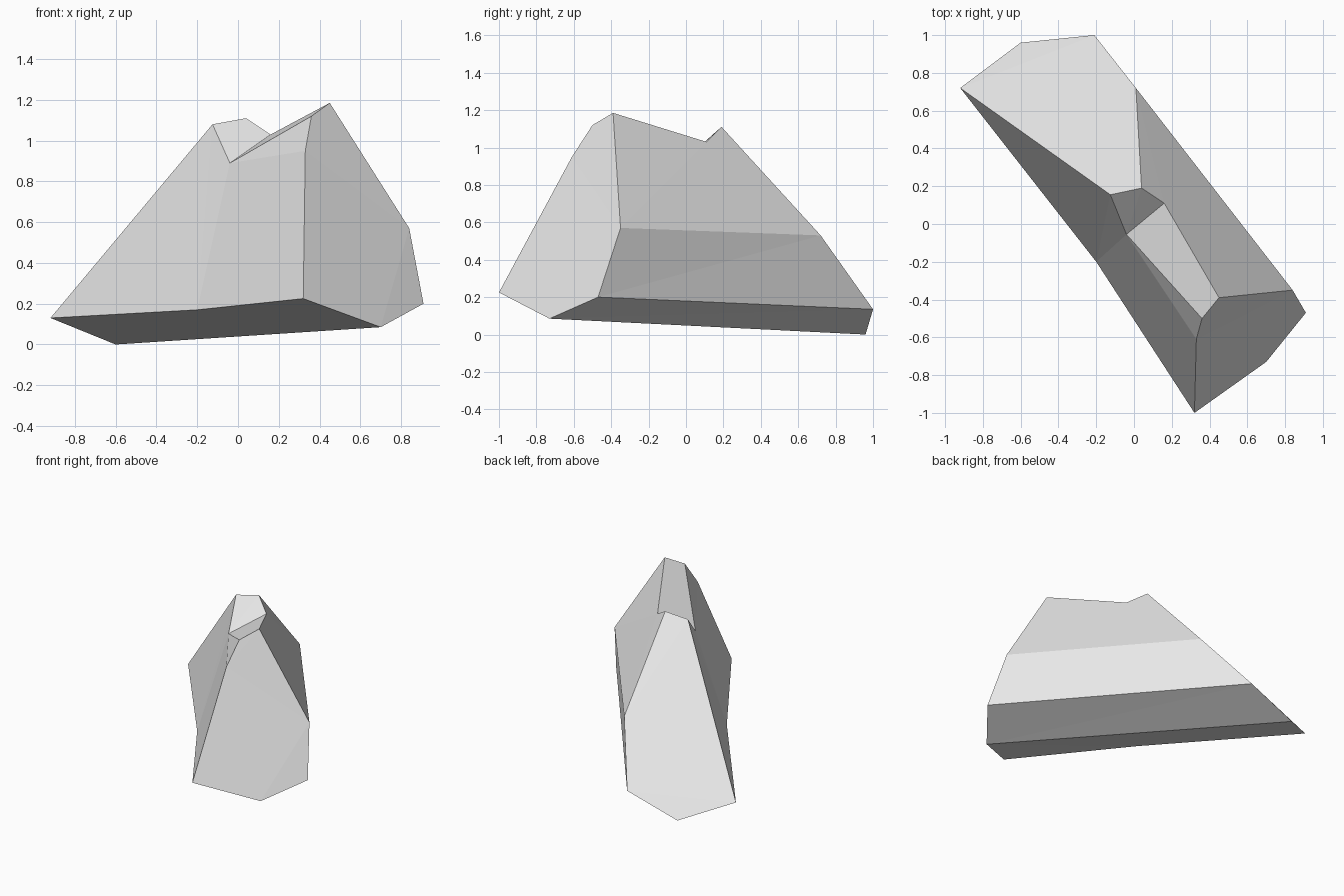
import bpy
import bmesh

cube = bpy.data.objects.get("Cube")
if cube:
    bpy.data.objects.remove(cube, do_unlink=True)

# Stone material
stone = bpy.data.materials.new("grey stone")
stone.use_nodes = True
grey = (0.8, 0.8, 0.8, 1)
stone.diffuse_color = grey
for node in stone.node_tree.nodes:
    if node.type == "BSDF_PRINCIPLED":
        node.inputs["Base Color"].default_value = grey

# Corners of the cut boulder, named by where they sit
corners = {
    # tail end
    "tail_side": (-.92, .72, .13),
    "tail_keel": (-.6, .96, 0),
    "tail_low": (-.21, 1, .135),
    "tail_mid": (.01, .72, .53),
    # blunt end
    "blunt_side": (.32, -1, .225),
    "blunt_keel": (.7, -.73, .085),
    "blunt_low": (.91, -.47, .2),
    "blunt_mid": (.84, -.35, .57),
    "blunt_peak": (.45, -.39, 1.185),
    "blunt_shoulder": (.36, -.5, 1.12),
    "blunt_bend": (.33, -.61, .95),
    # step along the ridge
    "step_side": (-.125, .155, 1.08),
    "step_top": (.04, .19, 1.11),
    "notch_far": (.16, .11, 1.03),
    "notch_near": (-.04, -.055, .89),
    "side_dent": (-.2, -.2, .17),
}

# Facets, each a loop of named corners
facets = [
    "tail_side tail_keel tail_low tail_mid step_top step_side",
    "blunt_side blunt_keel blunt_low blunt_mid blunt_peak blunt_shoulder blunt_bend",
    "blunt_peak blunt_mid tail_mid step_top notch_far",
    "blunt_mid blunt_low tail_low tail_mid",
    "blunt_low blunt_keel tail_keel tail_low",
    "blunt_keel blunt_side side_dent tail_side tail_keel",
    "tail_side step_side notch_near side_dent",
    "side_dent notch_near blunt_shoulder blunt_bend blunt_side",
    "step_side step_top notch_far notch_near",
    "notch_far blunt_peak blunt_shoulder notch_near",
]

bm = bmesh.new()
verts = {name: bm.verts.new(place) for name, place in corners.items()}
for facet in facets:
    bm.faces.new([verts[name] for name in facet.split()])
bmesh.ops.recalc_face_normals(bm, faces=bm.faces)
bmesh.ops.triangulate(bm, faces=bm.faces[:])

mesh = bpy.data.meshes.new("boulder")
bm.to_mesh(mesh)
bm.free()
mesh.materials.append(stone)
boulder = bpy.data.objects.new("boulder", mesh)
bpy.context.collection.objects.link(boulder)
